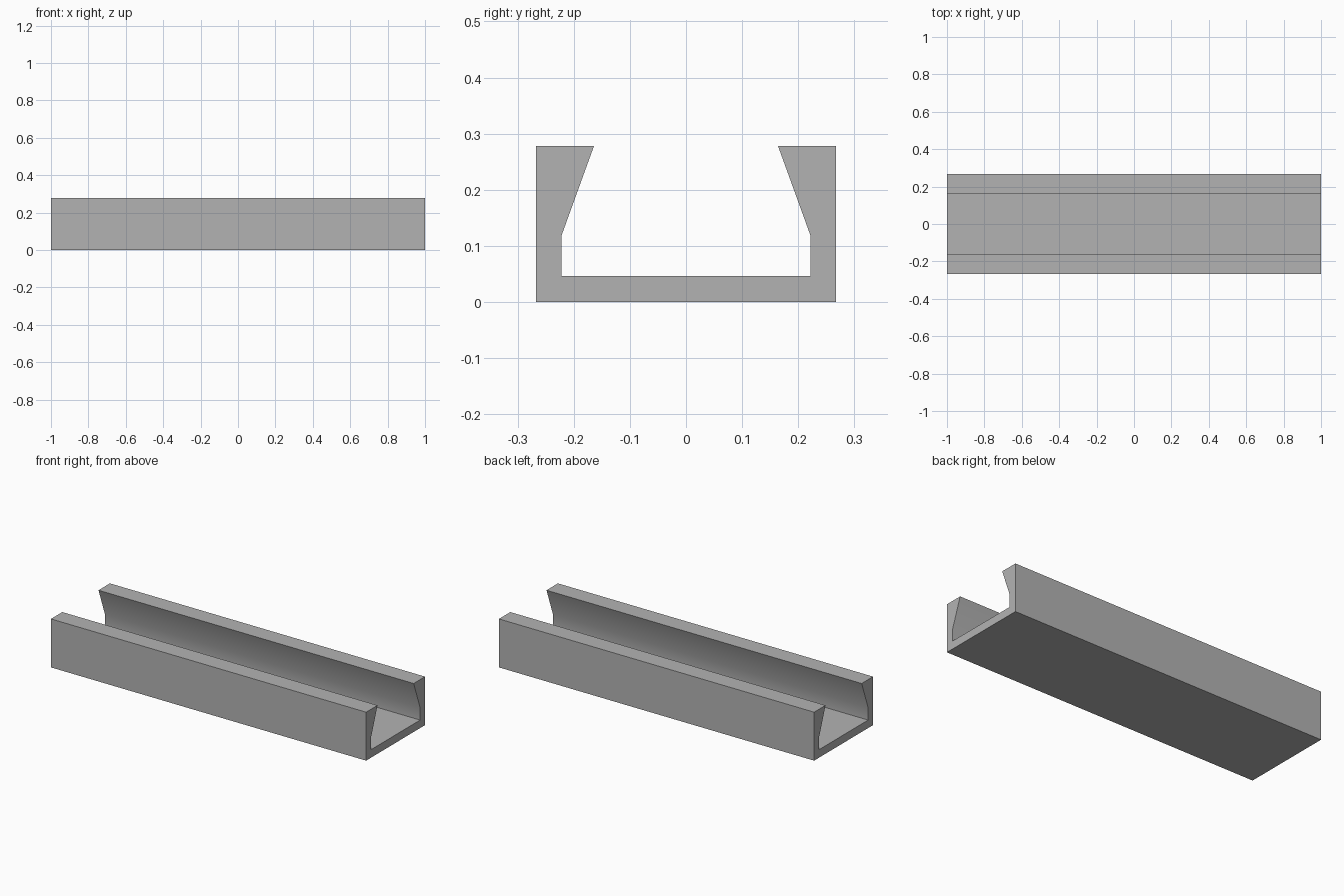
import bpy
import bmesh
import math

cube = bpy.data.objects.get("Cube")
if cube:
    bpy.data.objects.remove(cube, do_unlink=True)

LENGTH = 2.0

# Plain grey material
grey = bpy.data.materials.new("plain grey")
grey.use_nodes = True
colour = (0.45, 0.45, 0.45, 1.0)
grey.diffuse_color = colour
grey.node_tree.nodes["Principled BSDF"].inputs["Base Color"].default_value = colour

# Half of the channel section (y, z), mirrored to close the outline
half = [(0.267, 0.0), (0.267, 0.278), (0.164, 0.278), (0.222, 0.118), (0.222, 0.046)]
outline = half + [(-y, z) for y, z in reversed(half)]

# Extrude the section along the length
bm = bmesh.new()
section = bm.faces.new([bm.verts.new((-LENGTH / 2, y, z)) for y, z in outline])
extruded = bmesh.ops.extrude_face_region(bm, geom=[section], use_keep_orig=True)
moved = [g for g in extruded["geom"] if isinstance(g, bmesh.types.BMVert)]
bmesh.ops.translate(bm, verts=moved, vec=(LENGTH, 0, 0))
bmesh.ops.recalc_face_normals(bm, faces=bm.faces)

mesh = bpy.data.meshes.new("channel_rail")
bm.to_mesh(mesh)
bm.free()
mesh.materials.append(grey)
rail = bpy.data.objects.new("channel_rail", mesh)
bpy.context.collection.objects.link(rail)

# Soften only the shallow bend on the inner walls
bpy.ops.object.select_all(action="DESELECT")
rail.select_set(True)
bpy.context.view_layer.objects.active = rail
bpy.ops.object.shade_smooth_by_angle(angle=math.radians(30))
